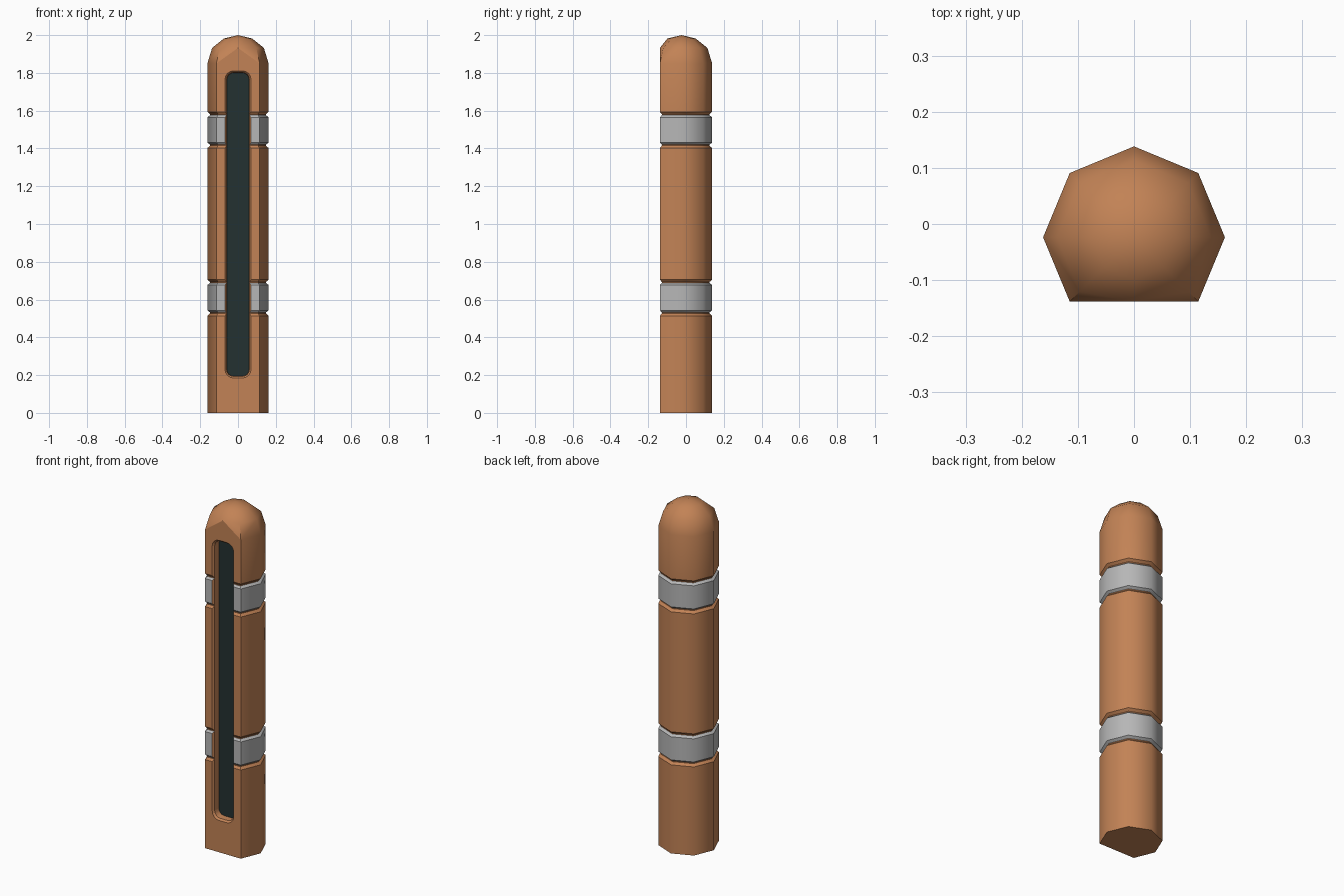
import bpy, bmesh, math
from mathutils import Vector

if "Cube" in bpy.data.objects:
    bpy.data.objects.remove(bpy.data.objects["Cube"])

R, CY = 0.162, -0.0237           # octagon radius and its centre in y
FRONT = R * math.sin(math.pi / 4)  # distance of the flat front from the centre
YF = CY - FRONT


def material(name, rgb):
    m = bpy.data.materials.new(name)
    m.diffuse_color = (*rgb, 1)
    m.use_nodes = True
    m.node_tree.nodes["Principled BSDF"].inputs["Base Color"].default_value = m.diffuse_color
    return m


MATS = [material("copper brown", (0.54, 0.225, 0.092)),
        material("light grey", (0.47, 0.47, 0.47)),
        material("dark glass", (0.017, 0.031, 0.031))]


def make_object(name, bm):
    bmesh.ops.recalc_face_normals(bm, faces=bm.faces)
    me = bpy.data.meshes.new(name)
    bm.to_mesh(me)
    bm.free()
    for m in MATS:
        me.materials.append(m)
    ob = bpy.data.objects.new(name, me)
    bpy.context.collection.objects.link(ob)
    return ob


# Bollard body: octagonal rings with a flattened front, (radius, z)
G = R - 0.014
profile = [(R, 0)]
for c in (0.61, 1.498):          # two grey bands, each between two grooves
    profile += [(R, c - 0.096), (G, c - 0.083), (G, c - 0.078), (R, c - 0.067),
                (R, c + 0.067), (G, c + 0.078), (G, c + 0.083), (R, c + 0.096)]
profile += [(R, 1.85), (0.137, 1.932), (0.075, 1.982)]

bm = bmesh.new()
rings = []
for r, z in profile:
    limit = CY - FRONT * (r / R if z < 1.8 else 1)
    rings.append([bm.verts.new((r * math.cos(i * math.pi / 4),
                                max(CY + r * math.sin(i * math.pi / 4), limit), z))
                  for i in range(8)])
bm.faces.new(rings[0])
for k, (a, b) in enumerate(zip(rings, rings[1:])):
    for i in range(8):
        j = (i + 1) % 8
        if profile[k][1] == 1.85 and i == 5:      # arch on the flat front
            bm.faces.new((a[5], a[6], b[6]))
            bm.faces.new((a[5], b[6], b[5]))
        elif profile[k][1] == 1.85 and i == 6:
            bm.faces.new((a[6], a[7], b[6]))
            bm.faces.new((a[7], b[7], b[6]))
        else:
            f = bm.faces.new((a[i], a[j], b[j], b[i]))
            zc = f.calc_center_median().z
            if min(abs(zc - 0.61), abs(zc - 1.498)) < 0.075:
                f.material_index = 1
tip = bm.verts.new((0, CY, 2))
for i in range(8):
    bm.faces.new((rings[-1][i], rings[-1][(i + 1) % 8], tip))
body = make_object("bollard", bm)


# Slot cutter: rounded rectangle with a chamfered mouth and dark back
def slot_loop(bm, half, y):
    rad = half - 0.024
    zmid, hz = 0.9975, 0.744 + half
    pts = []
    for q, (sx, sz) in enumerate([(1, 1), (-1, 1), (-1, -1), (1, -1)]):
        for s in range(5):
            t = (q + s / 4) * math.pi / 2
            pts.append(bm.verts.new((sx * (half - rad) + rad * math.cos(t), y,
                                     zmid + sz * (hz - rad) + rad * math.sin(t))))
    return pts


bm = bmesh.new()
loops = [slot_loop(bm, h, y) for h, y in
         [(0.069, YF - 0.05), (0.069, YF), (0.060, YF + 0.010), (0.058, YF + 0.045)]]
for a, b in zip(loops, loops[1:]):
    for i in range(len(a)):
        j = (i + 1) % len(a)
        bm.faces.new((a[i], a[j], b[j], b[i]))
bm.faces.new(loops[0])
bm.faces.new(loops[-1]).material_index = 2
cutter = make_object("slot_cutter", bm)
cutter.hide_render = True

mod = body.modifiers.new("slot", 'BOOLEAN')
mod.operation, mod.solver, mod.object = 'DIFFERENCE', 'EXACT', cutter
bpy.context.view_layer.objects.active = body
body.select_set(True)
bpy.ops.object.modifier_apply(modifier=mod.name)
bpy.data.objects.remove(cutter)

# Smooth shading around the body, sharp at bands, front and slot
bm = bmesh.new()
bm.from_mesh(body.data)
for f in bm.faces:
    f.smooth = True
for e in bm.edges:
    a, b = (v.co for v in e.verts)
    level = abs(a.z - b.z) < 1e-4 and a.z < 1.8
    on_front = max(a.y, b.y) < YF + 0.0155 and max(abs(a.x), abs(b.x)) < 0.12
    if level or on_front or e.calc_face_angle(0) > math.radians(50):
        e.smooth = False
bm.to_mesh(body.data)
bm.free()
